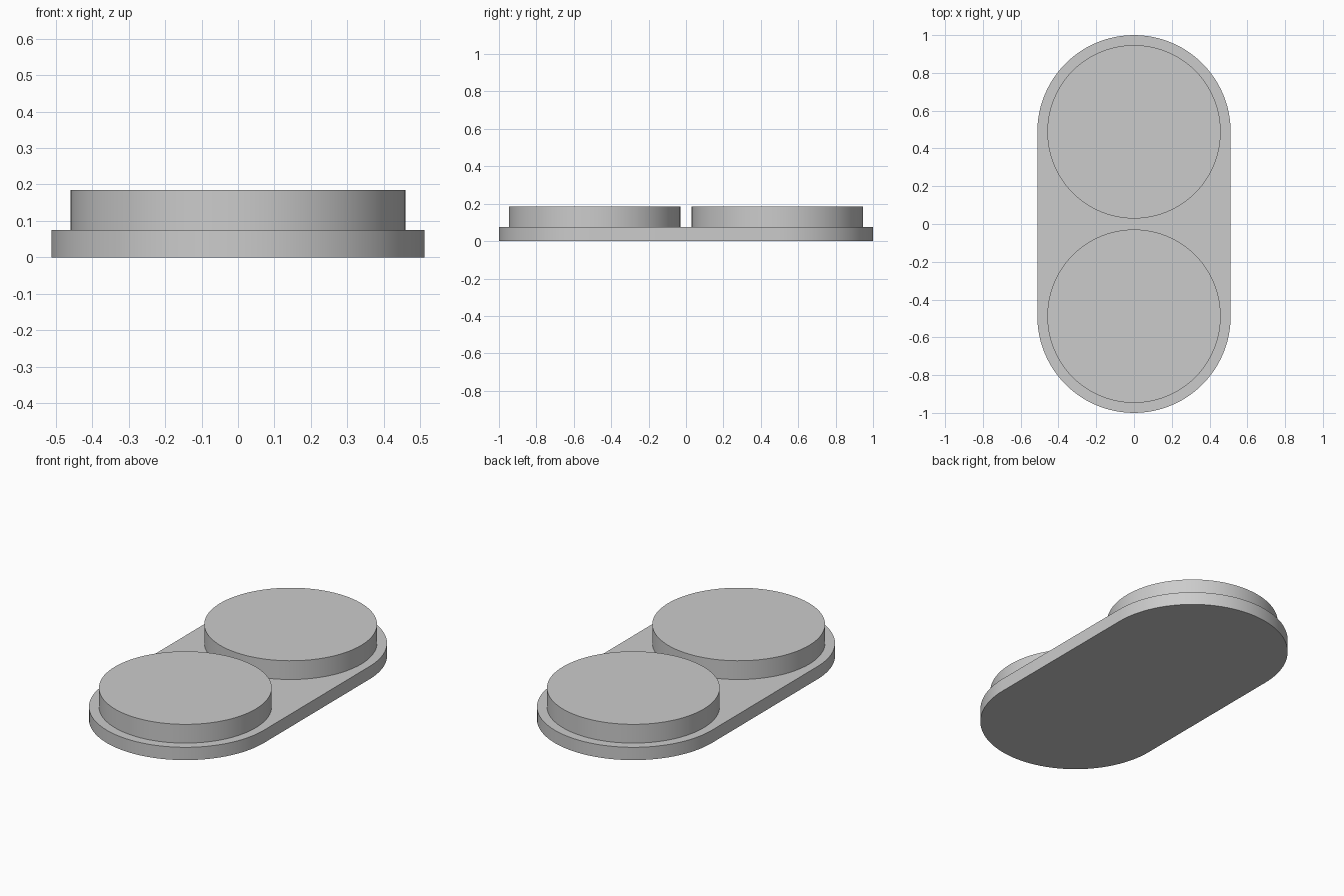
import bpy, bmesh, math

cube = bpy.data.objects.get("Cube")
if cube:
    bpy.data.objects.remove(cube, do_unlink=True)

BASE_R, DISC_R = 0.512, 0.459
BASE_TOP, DISC_TOP = 0.075, 0.185
CENTRE = 1 - BASE_R
SEGMENTS = 96

grey = bpy.data.materials.new("plain grey")
grey.use_nodes = True
colour = (0.6, 0.6, 0.6, 1)
grey.diffuse_color = colour
grey.node_tree.nodes["Principled BSDF"].inputs["Base Color"].default_value = colour


def arc(radius, cy, start, sweep, steps):
    """Points along an arc about (0, cy)."""
    angles = [start + sweep * i / steps for i in range(steps + 1)]
    return [(radius * math.cos(a), cy + radius * math.sin(a)) for a in angles]


def extruded(name, outline, z0, z1):
    """Solid slab from a closed outline, smooth round the sides."""
    bm = bmesh.new()
    face = bm.faces.new([bm.verts.new((x, y, z0)) for x, y in outline])
    top = bmesh.ops.extrude_face_region(bm, geom=[face], use_keep_orig=True)
    verts = [v for v in top["geom"] if isinstance(v, bmesh.types.BMVert)]
    bmesh.ops.translate(bm, verts=verts, vec=(0, 0, z1 - z0))
    bmesh.ops.recalc_face_normals(bm, faces=bm.faces)
    mesh = bpy.data.meshes.new(name)
    bm.to_mesh(mesh)
    bm.free()
    mesh.materials.append(grey)
    obj = bpy.data.objects.new(name, mesh)
    bpy.context.collection.objects.link(obj)
    bpy.ops.object.select_all(action="DESELECT")
    obj.select_set(True)
    bpy.context.view_layer.objects.active = obj
    bpy.ops.object.shade_smooth_by_angle(angle=math.radians(30))
    return obj


# Base plate with round ends
half = SEGMENTS // 2
stadium = (arc(BASE_R, CENTRE, 0, math.pi, half)
           + arc(BASE_R, -CENTRE, math.pi, math.pi, half))
extruded("base_plate", stadium, 0, BASE_TOP)

# Two raised discs, one at each end
for name, side in (("front_disc", -1), ("back_disc", 1)):
    circle = arc(DISC_R, side * CENTRE, 0, 2 * math.pi, SEGMENTS)[:-1]
    extruded(name, circle, BASE_TOP, DISC_TOP)
